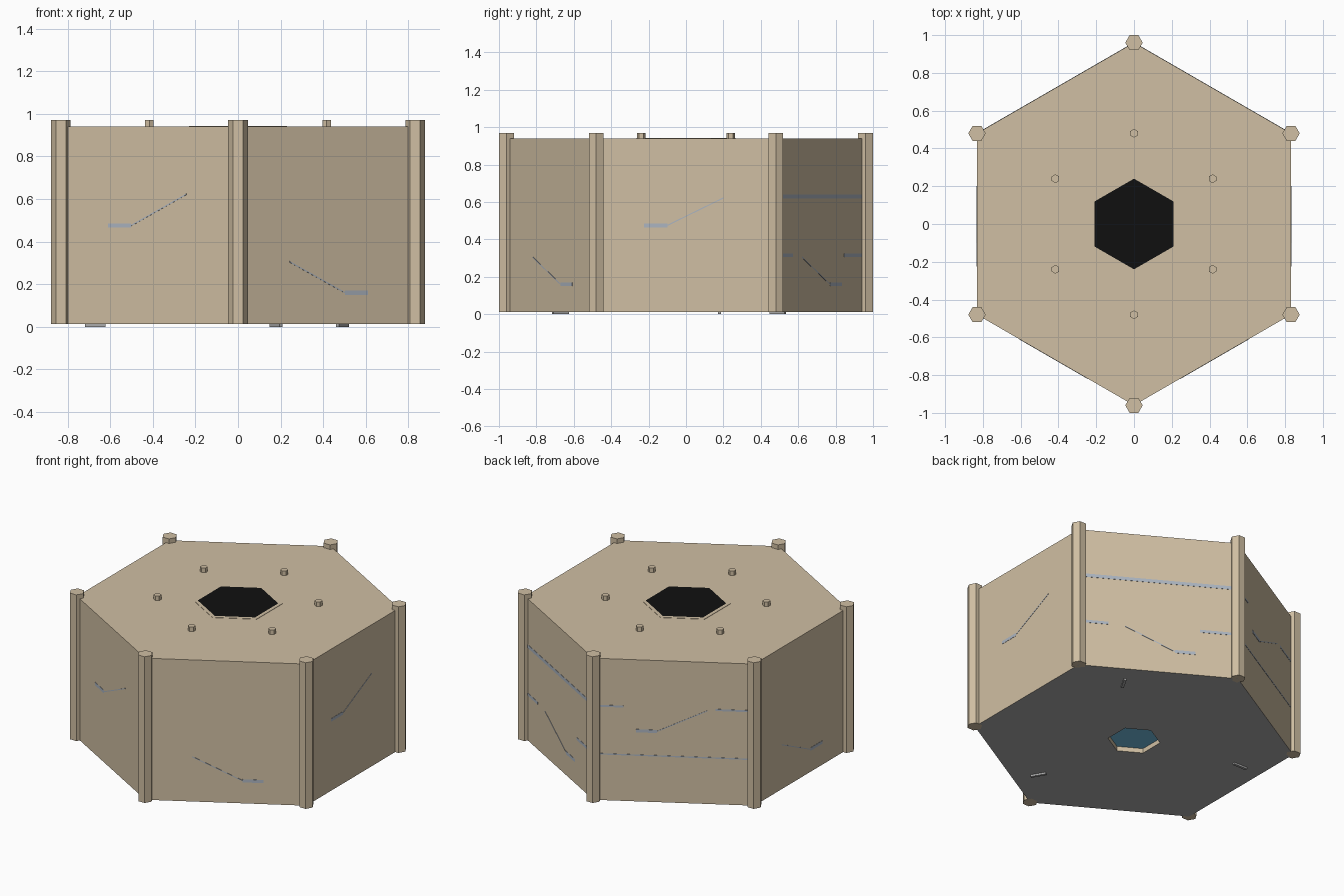
import bpy, bmesh
from math import sin, cos, radians
from mathutils import Matrix

if "Cube" in bpy.data.objects:
    bpy.data.objects.remove(bpy.data.objects["Cube"])


def material(name, rgb):
    # sRGB 0-255 to linear
    m = bpy.data.materials.new(name)
    lin = [(c / 255 / 12.92) if c < 11 else ((c / 255 + 0.055) / 1.055) ** 2.4 for c in rgb]
    m.diffuse_color = (*lin, 1)
    m.use_nodes = True
    m.node_tree.nodes["Principled BSDF"].inputs["Base Color"].default_value = m.diffuse_color
    return m


TAN = material("sandy_tan", (208, 191, 163))
BLACK = material("black", (16, 16, 16))
GREY = material("base_grey", (172, 172, 172))
BLUE = material("sky_blue", (116, 190, 224))
STEEL = material("pale_steel_blue", (172, 181, 193))


def finish(bm, name, mats):
    bmesh.ops.recalc_face_normals(bm, faces=bm.faces)
    me = bpy.data.meshes.new(name)
    bm.to_mesh(me)
    bm.free()
    for m in mats:
        me.materials.append(m)
    ob = bpy.data.objects.new(name, me)
    bpy.context.collection.objects.link(ob)
    return ob


def hex_loft(name, rings, mats, slots=None, loc=(0, 0), turn=30):
    """Hexagonal rings (radius, z) joined top to bottom, capped at both ends."""
    bm = bmesh.new()
    slots = slots or [0] * (len(rings) + 1)
    loops = [[bm.verts.new((loc[0] + r * cos(radians(turn + 60 * i)),
                            loc[1] + r * sin(radians(turn + 60 * i)), z))
              for i in range(6)] for r, z in rings]
    bm.faces.new(loops[0]).material_index = slots[0]
    for k in range(len(loops) - 1):
        a, b = loops[k], loops[k + 1]
        for i in range(6):
            j = (i + 1) % 6
            bm.faces.new((a[i], b[i], b[j], a[j])).material_index = slots[k + 1]
    bm.faces.new(loops[-1][::-1]).material_index = slots[-1]
    return finish(bm, name, mats)


def ledge(name, angle, path, half, inner, mat, outer=0.833):
    """Slab following (t, z) points along the wall facing `angle`."""
    bm = bmesh.new()
    cols = []
    for t, z in path:
        cols.append([bm.verts.new((d, t, z + h)) for d, h in
                     ((inner, -half), (outer, -half), (outer, half), (inner, half))])
    for a, b in zip(cols, cols[1:]):
        for i in range(4):
            j = (i + 1) % 4
            bm.faces.new((a[i], a[j], b[j], b[i]))
    bm.faces.new(cols[0])
    bm.faces.new(cols[-1])
    bmesh.ops.transform(bm, matrix=Matrix.Rotation(radians(angle), 4, 'Z'), verts=bm.verts)
    return finish(bm, name, [mat])


# Hexagonal body: black opening on top, rim, walls, grey underside, blue recess below
hex_loft("hex_body",
         [(0.24, 0.942), (0.265, 0.942), (0.265, 0.94), (0.96, 0.94),
          (0.96, 0.012), (0.157, 0.012), (0.157, 0.042)],
         [TAN, BLACK, GREY, BLUE], [1, 0, 0, 0, 0, 2, 0, 3])

# Corner posts and roof pegs
for i in range(6):
    a = radians(30 + 60 * i)
    hex_loft("corner_post", [(0.046, 0.97), (0.046, 0.012)], [TAN],
             loc=(0.96 * cos(a), 0.96 * sin(a)), turn=0)
    hex_loft("roof_peg", [(0.023, 0.97), (0.023, 0.935)], [TAN],
             loc=(0.48 * cos(a), 0.48 * sin(a)))

# Inner floors, just inside the walls
for z in (0.315, 0.63):
    hex_loft("inner_floor", [(0.955, z + 0.012), (0.955, z - 0.012)], [STEEL])

# Ramps and landings that break the wall surface as thin lines
for a in (0, 120, 240):
    ledge("upper_landing", a, [(-0.225, 0.475), (-0.1, 0.475)], 0.01, 0.7, STEEL)
    ledge("upper_ramp", a, [(-0.1, 0.475), (0.2, 0.622)], 0.003, 0.7, STEEL)
    ledge("lower_ramp", a - 60, [(-0.2, 0.305), (0.1, 0.16)], 0.003, 0.7, STEEL)
    ledge("lower_landing", a - 60, [(0.1, 0.16), (0.225, 0.16)], 0.01, 0.7, STEEL)

# Floor edges showing through the rear walls
ledge("floor_edge_upper", 60, [(-0.44, 0.63), (0.44, 0.63)], 0.011, 0.8, STEEL)
for t0, t1 in ((-0.44, -0.3), (0.25, 0.44)):
    ledge("floor_edge_lower", 60, [(t0, 0.315), (t1, 0.315)], 0.009, 0.8, STEEL)
    ledge("floor_edge_rear", 120, [(t0, 0.63), (t1, 0.63)], 0.006, 0.8, STEEL)
ledge("floor_edge_rear_lower", 120, [(-0.44, 0.315), (0.44, 0.315)], 0.004, 0.8, STEEL)

# Three small bars under the base
for a in (0, 120, 240):
    bm = bmesh.new()
    bmesh.ops.create_cube(bm, size=1, matrix=Matrix.Rotation(radians(a), 4, 'Z')
                          @ Matrix.Translation((-0.67, 0.18, 0.007))
                          @ Matrix.Diagonal((0.095, 0.016, 0.014, 1)))
    finish(bm, "base_bar", [GREY])
